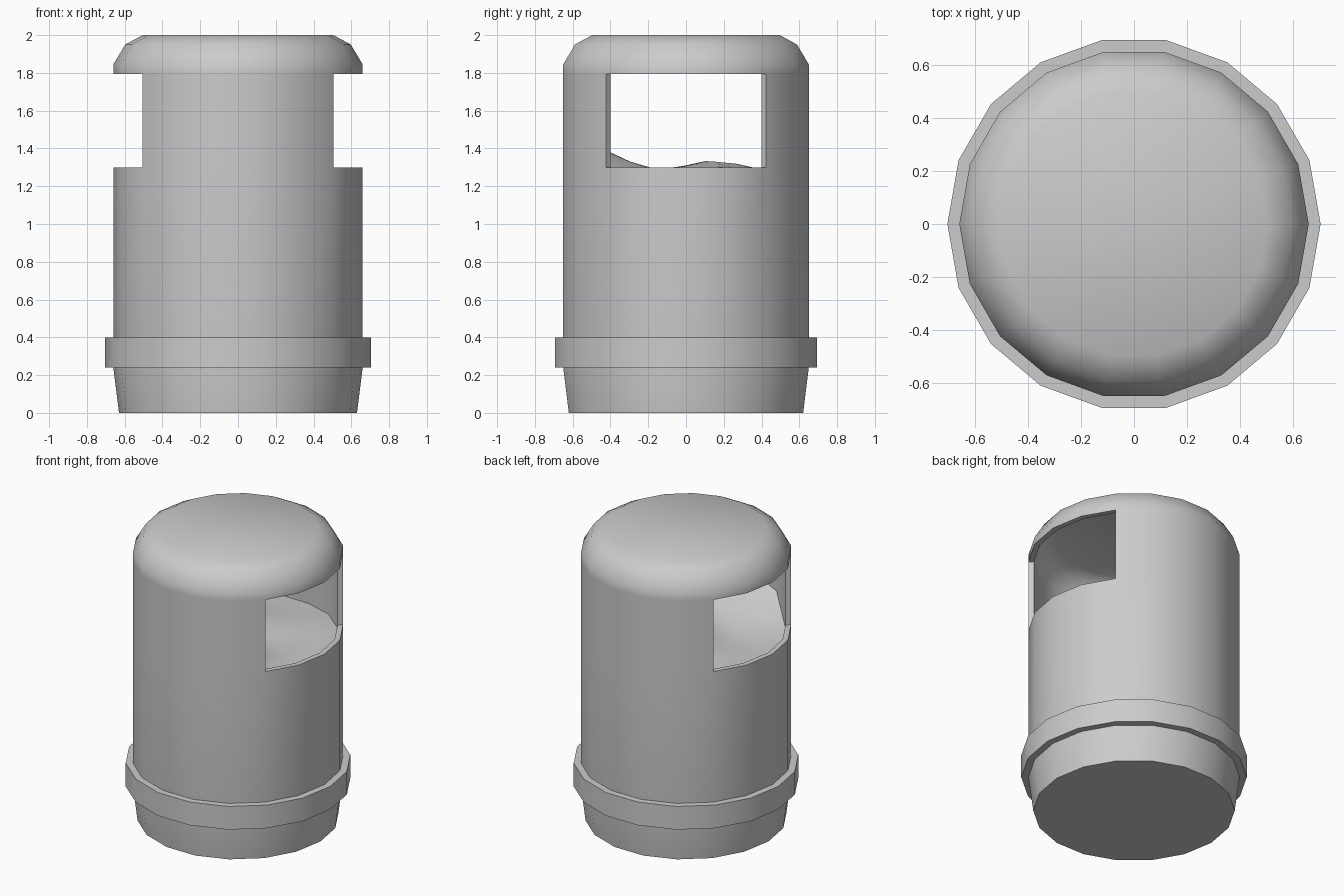
import bpy, bmesh, math

if "Cube" in bpy.data.objects:
    bpy.data.objects.remove(bpy.data.objects["Cube"])

SIDES = 18


def ring_verts(bm, r, z):
    step = 2 * math.pi / SIDES
    return [bm.verts.new((r * math.cos(i * step), r * math.sin(i * step), z)) for i in range(SIDES)]


def lathe(bm, profile, closed=False):
    rings = [ring_verts(bm, r, z) for r, z in profile]
    pairs = list(zip(rings, rings[1:]))
    if closed:
        pairs.append((rings[-1], rings[0]))
    for a, b in pairs:
        for i in range(SIDES):
            j = (i + 1) % SIDES
            bm.faces.new((a[i], a[j], b[j], b[i]))
    return rings


def make_object(name, bm, recalc=True):
    if recalc:
        bmesh.ops.recalc_face_normals(bm, faces=bm.faces)
    mesh = bpy.data.meshes.new(name)
    bm.to_mesh(mesh)
    bm.free()
    obj = bpy.data.objects.new(name, mesh)
    bpy.context.collection.objects.link(obj)
    bpy.ops.object.select_all(action='DESELECT')
    obj.select_set(True)
    bpy.context.view_layer.objects.active = obj
    return obj


def smooth():
    bpy.ops.object.shade_smooth_by_angle(angle=math.radians(42))


# Bin shell with tapered foot and domed lid
bm = bmesh.new()
rings = lathe(bm, [(0.63, 0), (0.66, 0.24), (0.66, 1.3), (0.66, 1.795),
                   (0.66, 1.845), (0.597, 1.95), (0.505, 2.0)])
bm.faces.new(rings[-1])
bm.faces.new(rings[0][::-1])
bmesh.ops.recalc_face_normals(bm, faces=bm.faces)

# Two disposal openings, four panels wide, on the left and right
openings = []
for f in bm.faces:
    c = f.calc_center_median()
    if 1.4 < c.z < 1.7 and abs(math.atan2(c.y, abs(c.x))) < math.radians(40):
        openings.append(f)
bmesh.ops.delete(bm, geom=openings, context='FACES')
shell = make_object("bin_shell", bm, recalc=False)
solid = shell.modifiers.new("wall_thickness", 'SOLIDIFY')
solid.thickness = 0.035
solid.offset = -1
solid.use_even_offset = True
bpy.ops.object.modifier_apply(modifier=solid.name)
smooth()

# Raised band around the base
bm = bmesh.new()
lathe(bm, [(0.65, 0.24), (0.705, 0.24), (0.705, 0.4), (0.65, 0.4)], closed=True)
make_object("base_band", bm)
smooth()


# Uneven rubbish filling the bin up to the openings
def fill_height(x, y):
    slope = 0.13 * max(0, -y - 0.22) / 0.4 * 1.4
    lump = 0.05 * math.exp(-((x + 0.15) ** 2 + (y - 0.18) ** 2) / 0.03)
    ripple = 0.015 * math.sin(9 * x + 2) * math.cos(8 * y)
    return 1.285 + slope + lump + ripple - 0.06 * max(0, y - 0.3)


bm = bmesh.new()
rings = lathe(bm, [(0.625, 1.3), (0.47, 1.3), (0.31, 1.3), (0.16, 1.3)])
centre = bm.verts.new((0, 0, 1.3))
for i in range(SIDES):
    bm.faces.new((rings[-1][i], rings[-1][(i + 1) % SIDES], centre))
for v in bm.verts:
    v.co.z = fill_height(v.co.x, v.co.y)
    if math.hypot(v.co.x, v.co.y) > 0.6 and abs(v.co.y) < 0.43:
        v.co.z = min(v.co.z, 1.28)
make_object("rubbish_fill", bm)
smooth()
